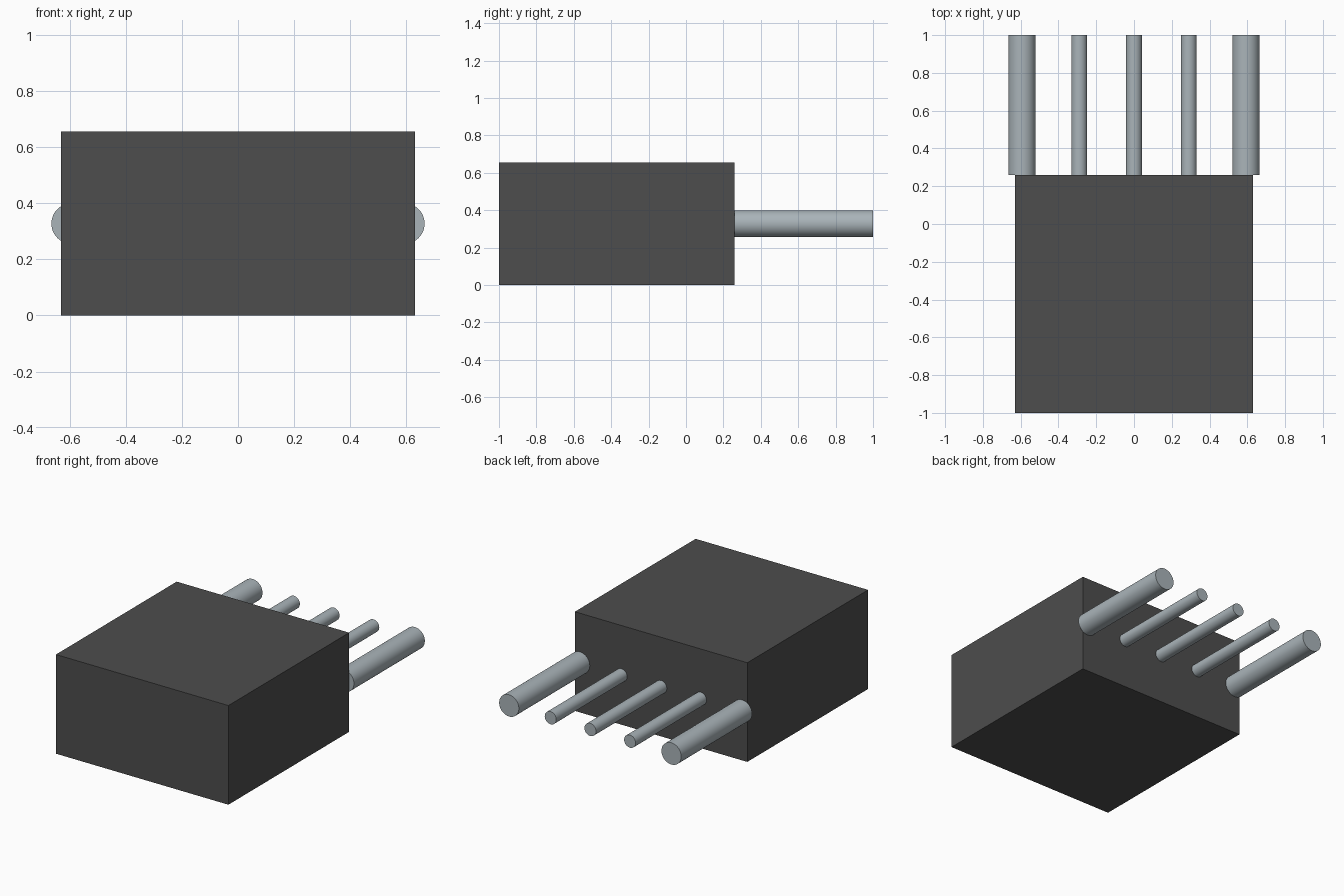
import bpy
import math

if "Cube" in bpy.data.objects:
    bpy.data.objects.remove(bpy.data.objects["Cube"])


def material(name, rgb):
    m = bpy.data.materials.new(name)
    m.diffuse_color = (*rgb, 1.0)
    m.use_nodes = True
    m.node_tree.nodes["Principled BSDF"].inputs["Base Color"].default_value = m.diffuse_color
    return m


dark = material("dark grey plastic", (0.075, 0.075, 0.075))
metal = material("pale grey metal", (0.40, 0.455, 0.485))

HEIGHT = 0.655
BACK = 0.26      # rear face of the housing
TIP = 1.0        # ends of the pins

# Housing block
bpy.ops.mesh.primitive_cube_add(size=1, location=(0, (BACK - 1) / 2, HEIGHT / 2))
housing = bpy.context.object
housing.name = "housing"
housing.scale = (1.26, BACK + 1, HEIGHT)
bpy.ops.object.transform_apply(location=False, rotation=False, scale=True)
housing.data.materials.append(dark)


# Round pins projecting from the rear face
def pin(name, x, radius):
    bpy.ops.mesh.primitive_cylinder_add(
        vertices=48, radius=radius, depth=TIP - BACK,
        location=(x, (TIP + BACK) / 2, HEIGHT / 2), rotation=(math.pi / 2, 0, 0))
    obj = bpy.context.object
    obj.name = name
    obj.data.materials.append(metal)
    bpy.ops.object.shade_smooth_by_angle(angle=math.radians(30))


for side, label in ((-1, "left"), (1, "right")):
    pin(f"thick_pin_{label}", side * 0.593, 0.072)
    pin(f"thin_pin_{label}", side * 0.29, 0.042)
pin("thin_pin_middle", 0, 0.042)
